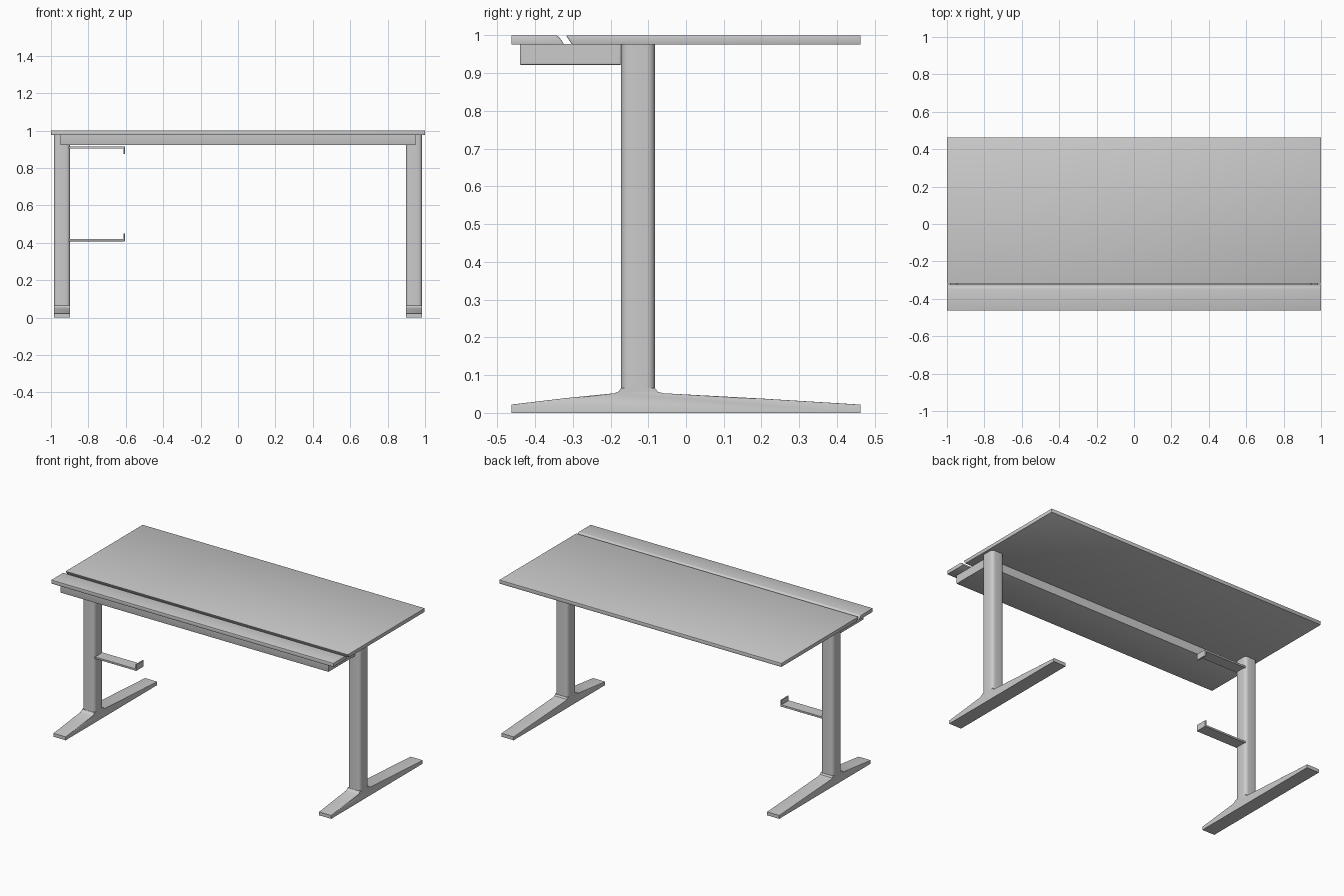
import bpy, bmesh, math

if "Cube" in bpy.data.objects:
    bpy.data.objects.remove(bpy.data.objects["Cube"])


def finish(name, bm, bevel=0.0, segs=3, keep=None):
    """Bevel the sharp edges accepted by keep(), then turn the bmesh into a smooth-shaded object."""
    bmesh.ops.recalc_face_normals(bm, faces=bm.faces)
    if bevel:
        edges = [e for e in bm.edges
                 if e.calc_face_angle(0) > math.radians(25)
                 and (keep is None or keep(e.verts[0].co, e.verts[1].co))]
        bmesh.ops.bevel(bm, geom=edges, offset=bevel, segments=segs,
                        profile=0.5, affect='EDGES', clamp_overlap=True)
    me = bpy.data.meshes.new(name)
    bm.to_mesh(me)
    bm.free()
    ob = bpy.data.objects.new(name, me)
    bpy.context.collection.objects.link(ob)
    bpy.ops.object.select_all(action='DESELECT')
    ob.select_set(True)
    bpy.context.view_layer.objects.active = ob
    bpy.ops.object.shade_smooth_by_angle(angle=math.radians(35))
    return ob


def extrude(name, pts, axis, a, b, **kw):
    """Extrude a 2D profile along x (points are y,z) or y (points are x,z)."""
    bm = bmesh.new()
    place = (lambda p: (a, p[0], p[1])) if axis == 'x' else (lambda p: (p[0], a, p[1]))
    face = bm.faces.new([bm.verts.new(place(p)) for p in pts])
    res = bmesh.ops.extrude_face_region(bm, geom=[face])
    verts = [g for g in res['geom'] if isinstance(g, bmesh.types.BMVert)]
    shift = (b - a, 0, 0) if axis == 'x' else (0, b - a, 0)
    bmesh.ops.translate(bm, verts=verts, vec=shift)
    return finish(name, bm, **kw)


def rect(a0, a1, z0, z1):
    return [(a0, z0), (a1, z0), (a1, z1), (a0, z1)]


# Desktop: main panel and narrow front strip, with a slanted gap between them
extrude("main_desktop", [(-0.302, 0.976), (0.463, 0.976), (0.463, 1.0), (-0.318, 1.0)],
        'x', -1, 1, bevel=0.002, segs=2)
extrude("front_strip", [(-0.463, 0.976), (-0.323, 0.976), (-0.329, 0.986),
                        (-0.336, 0.995), (-0.343, 1.0), (-0.463, 1.0)],
        'x', -1, 1, bevel=0.002, segs=2)

# Cable tray under the gap, open upwards
t = 0.008
extrude("cable_tray", [(-0.44, 0.977), (-0.44, 0.922), (-0.172, 0.922), (-0.172, 0.977),
                       (-0.172 - t, 0.977), (-0.172 - t, 0.922 + t),
                       (-0.44 + t, 0.922 + t), (-0.44 + t, 0.977)],
        'x', -0.95, 0.95, bevel=0.003, segs=2,
        keep=lambda p, q: max(p.z, q.z) < 0.925)
for side, s in (("left", -1), ("right", 1)):
    extrude(f"tray_end_{side}", rect(-0.437, -0.175, 0.925, 0.977), 'x',
            s * 0.95, s * (0.95 - t))

# Legs and tapered feet
foot_profile = [(-0.463, 0), (0.463, 0), (0.463, 0.022), (0.2, 0.038), (-0.06, 0.052),
                (-0.075, 0.056), (-0.082, 0.066), (-0.172, 0.066), (-0.178, 0.057),
                (-0.19, 0.052), (-0.32, 0.039), (-0.463, 0.022)]
for side, s in (("left", -1), ("right", 1)):
    inner, outer = s * 0.897, s * 0.985
    extrude(f"{side}_foot", foot_profile, 'x', inner, outer, bevel=0.008,
            keep=lambda p, q: min(p.z, q.z) > 0.01 and max(p.z, q.z) < 0.054
            and abs(p.x - q.x) < 0.001)
    extrude(f"{side}_leg", rect(inner, outer, 0.03, 0.977), 'y', -0.172, -0.082,
            bevel=0.022, segs=5, keep=lambda p, q: abs(p.z - q.z) > 0.5)

# Holder brackets on the left leg: lower lip points up, upper lip points down
for name, z, d in (("lower_bracket", 0.408, 1), ("upper_bracket", 0.915, -1)):
    extrude(name, [(-0.91, z), (-0.605, z), (-0.605, z + d * 0.041),
                   (-0.613, z + d * 0.041), (-0.613, z + d * 0.012), (-0.91, z + d * 0.012)],
            'y', -0.165, -0.089, bevel=0.001, segs=1)
